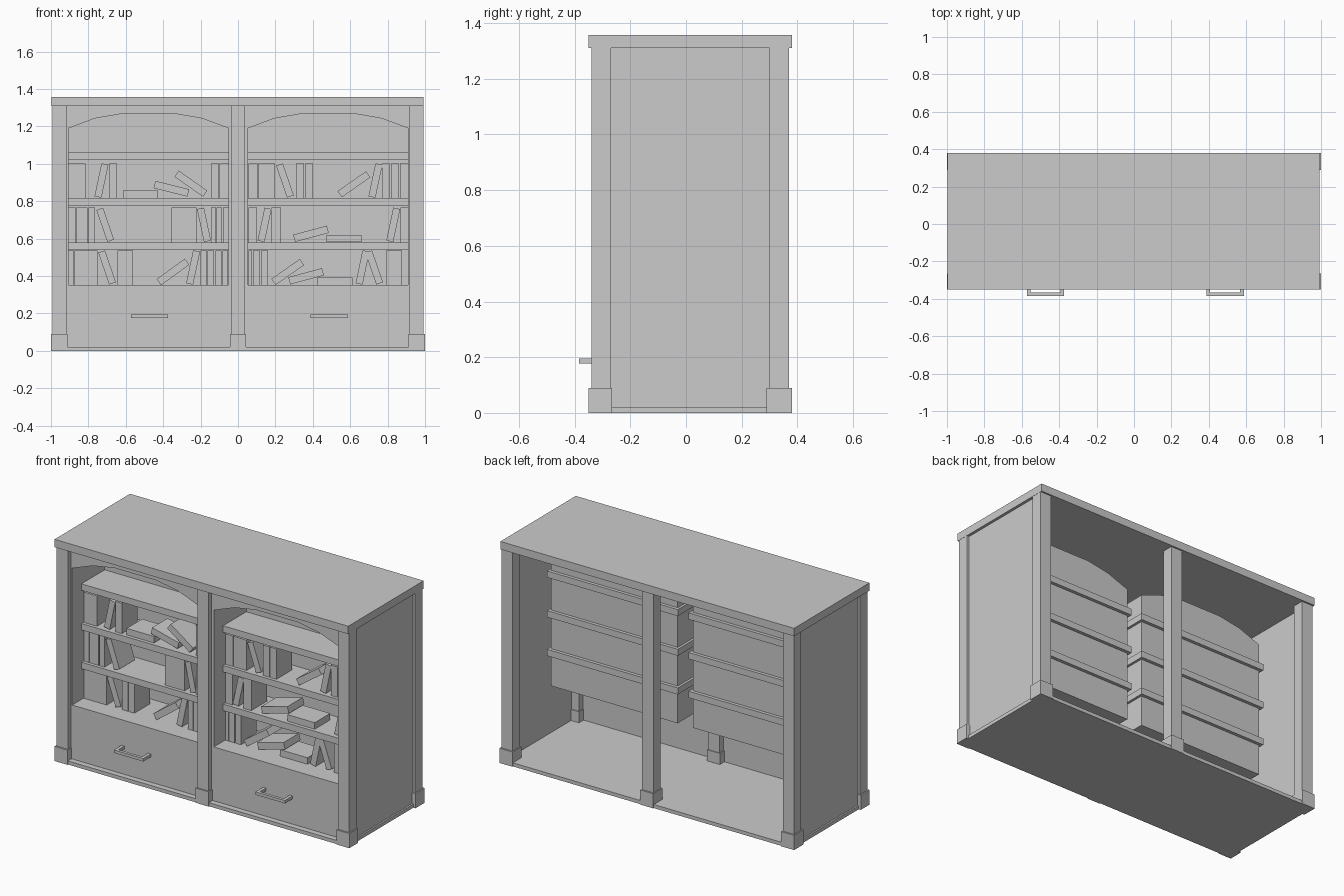
import bpy, bmesh, math
from mathutils import Matrix

if "Cube" in bpy.data.objects:
    bpy.data.objects.remove(bpy.data.objects["Cube"])


def make(name, bm):
    bmesh.ops.recalc_face_normals(bm, faces=bm.faces)
    me = bpy.data.meshes.new(name)
    bm.to_mesh(me)
    bm.free()
    ob = bpy.data.objects.new(name, me)
    bpy.context.collection.objects.link(ob)
    return ob


def box(name, x, y, z, angle=0):
    """Box from (min, max) ranges, optionally turned in the front plane."""
    bm = bmesh.new()
    bmesh.ops.create_cube(bm, size=1)
    bm.transform(Matrix.Diagonal((x[1] - x[0], y[1] - y[0], z[1] - z[0], 1)))
    ob = make(name, bm)
    ob.location = [(a + b) / 2 for a, b in (x, y, z)]
    ob.rotation_euler.y = -math.radians(angle)
    return ob


# Top slab and base plate
box("top_slab", (-0.998, 0.992), (-0.35, 0.38), (1.31, 1.358))
box("base_plate", (-0.985, 0.985), (-0.345, 0.375), (0, 0.022))

# Posts with block feet, front and back
for cx, fx in ((-0.953, -0.955), (0, 0), (0.953, 0.955)):
    for y, fy, side in (((-0.34, -0.27), (-0.35, -0.265), "front"),
                        ((0.30, 0.37), (0.29, 0.38), "back")):
        box(side + "_post", (cx - 0.038, cx + 0.038), y, (0, 1.31))
        box(side + "_foot", (fx - 0.044, fx + 0.044), fy, (0, 0.09))

# Inset side panels
for s in (-1, 1):
    box("side_panel", (s * 0.97 - 0.005, s * 0.97 + 0.005), (-0.28, 0.31), (0.02, 1.31))

# Arched alcoves: front panel around the opening, recess shell behind it
FRONT, BACK, FLOOR = -0.31, 0.005, 0.352
ARCH = [(-0.907, 1.19), (-0.765, 1.243), (-0.62, 1.268),
        (-0.337, 1.268), (-0.192, 1.243), (-0.05, 1.19)]
for name, off in (("left", 0), ("right", 0.96)):
    arch = [(x + off, z) for x, z in ARCH]
    x0, x1 = arch[0][0], arch[-1][0]
    bm = bmesh.new()

    def face(pts):
        bm.faces.new([bm.verts.new(p) for p in pts])

    def front(pts):
        face([(x, FRONT, z) for x, z in pts])

    front([(x0 - 0.02, 0.02), (x1 + 0.02, 0.02), (x1 + 0.02, FLOOR), (x1, FLOOR),
           (x0, FLOOR), (x0 - 0.02, FLOOR)])
    front([(x0 - 0.02, FLOOR), (x0, FLOOR), arch[0], (x0, 1.31), (x0 - 0.02, 1.31)])
    front([(x1, FLOOR), (x1 + 0.02, FLOOR), (x1 + 0.02, 1.31), (x1, 1.31), arch[-1]])
    for a, b in zip(arch, arch[1:]):
        front([a, b, (b[0], 1.31), (a[0], 1.31)])
    loop = [(x0, FLOOR)] + arch + [(x1, FLOOR)]
    for a, b in zip(loop, loop[1:] + loop[:1]):
        face([(a[0], FRONT, a[1]), (b[0], FRONT, b[1]),
              (b[0], BACK, b[1]), (a[0], BACK, a[1])])
    face([(x, BACK, z) for x, z in loop])
    bmesh.ops.remove_doubles(bm, verts=bm.verts, dist=1e-4)
    make(name + "_alcove", bm)

    # Shelves poke slightly through the recess shell
    for z in (0.54, 0.777, 1.02):
        box(name + "_shelf", (x0 - 0.015, x1 + 0.015), (-0.22, 0.025), (z, z + 0.04))

    # Drawer handle: bar on two stubs
    hx = off - 0.473
    box(name + "_handle_bar", (hx - 0.1, hx + 0.1), (-0.384, -0.366), (0.177, 0.195))
    for s in (-1, 1):
        c = hx + s * 0.09
        box(name + "_handle_stub", (c - 0.01, c + 0.01), (-0.37, FRONT), (0.177, 0.195))

# Books per shelf: upright x ranges, leaning (centre x, top direction),
# lying (centre x, height above shelf, tilt)
BOOKS = [
    (0.352,
     [(-.905, -.878), (-.875, -.75), (-.645, -.605), (-.603, -.562), (-.2, -.166),
      (-.163, -.128), (-.12, -.088), (-.083, -.053)],
     [(-.70, -1), (-.24, 1)], [(-.348, .07, 36)]),
    (0.58,
     [(-.905, -.868), (-.865, -.805), (-.8, -.765), (-.356, -.222), (-.145, -.118),
      (-.115, -.085), (-.08, -.052)],
     [(-.71, -1), (-.182, -1)], []),
    (0.817,
     [(-.905, -.815), (-.69, -.647), (-.145, -.102), (-.098, -.076), (-.074, -.052)],
     [(-.73, 1)], [(-.522, .021, 0), (-.356, .05, -14), (-.252, .077, -35)]),
    (0.352,
     [(.057, .076), (.079, .118), (.122, .16), (.79, .876)],
     [(.666, 1), (.728, -1)], [(.266, .07, 35), (.364, .047, 15), (.518, .021, 0)]),
    (0.58,
     [(.057, .102), (.178, .23), (.87, .91)],
     [(.142, 1), (.83, 1)], [(.39, .046, 15), (.567, .021, 0)]),
    (0.817,
     [(.057, .105), (.108, .198), (.31, .352), (.357, .4), (.77, .813), (.817, .86),
      (.865, .908)],
     [(.251, -1), (.735, 1)], [(.62, .074, 35)]),
]
DEPTH = (-0.2, -0.05)
for z, upright, leaning, lying in BOOKS:
    for x in upright:
        box("upright_book", x, DEPTH, (z, z + 0.186))
    for c, way in leaning:
        box("leaning_book", (c - 0.019, c + 0.019), DEPTH, (z + 0.004, z + 0.184),
            -way * (12 if abs(c) < 0.25 or way > 0 else 19))
    for c, dz, tilt in lying:
        box("lying_book", (c - 0.093, c + 0.093), DEPTH, (z + dz - 0.02, z + dz + 0.02), tilt)
